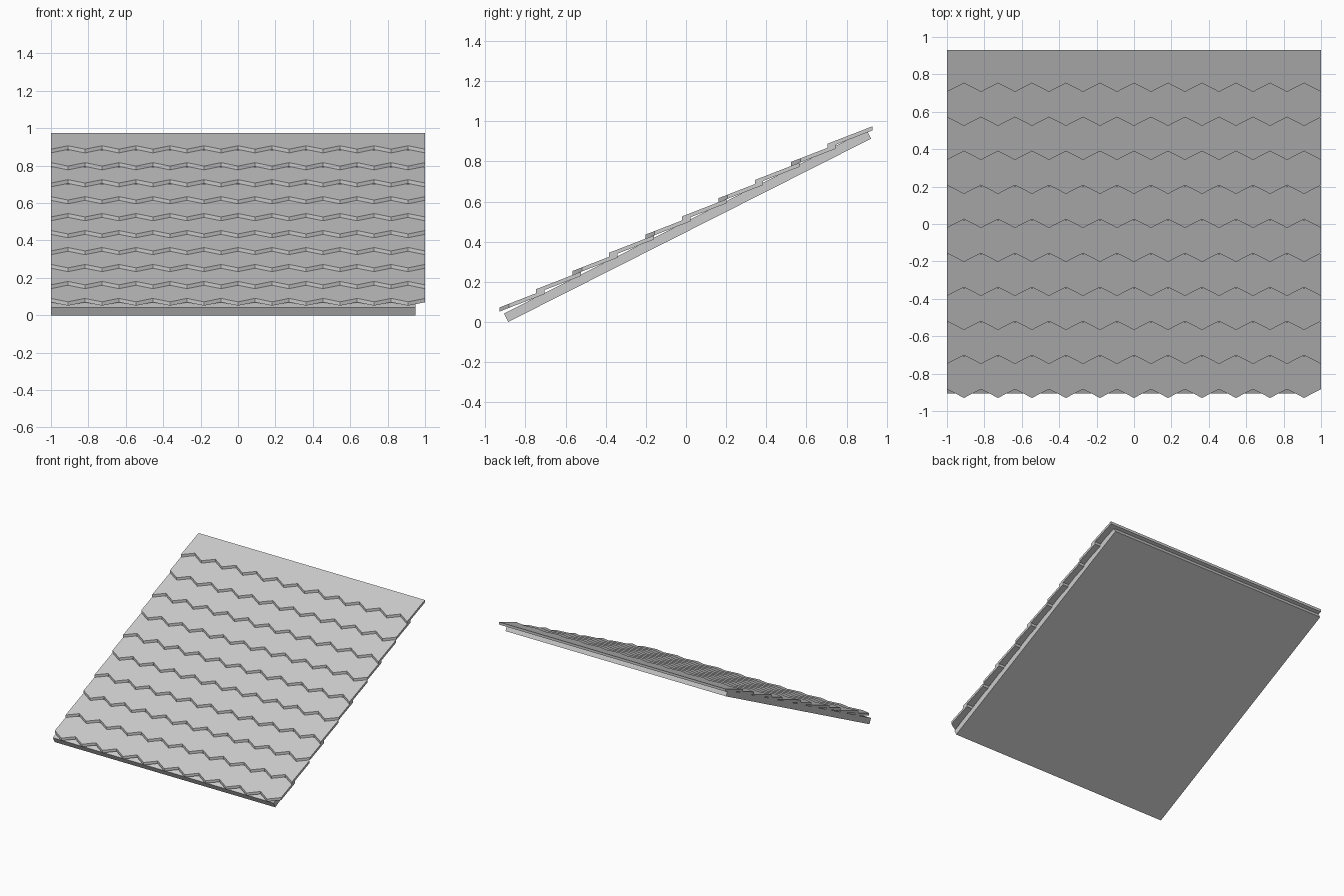
import bpy
import bmesh
from mathutils import Vector

if "Cube" in bpy.data.objects:
    bpy.data.objects.remove(bpy.data.objects["Cube"], do_unlink=True)

ROWS, TEETH = 10, 11
HALF = 1.0 / TEETH           # half a zigzag period
STEP_Y, STEP_Z = 0.1818, 0.0907
DEPTH, NOTCH = 0.222, 0.047  # shingle length and tooth depth
TILT = 0.388                 # shingle rise per unit of depth


def make_material(name, value):
    mat = bpy.data.materials.new(name)
    mat.use_nodes = True
    colour = (value, value, value, 1)
    mat.diffuse_color = colour
    mat.node_tree.nodes["Principled BSDF"].inputs["Base Color"].default_value = colour
    return mat


def extruded(name, outline, direction, mat):
    """Solid made by pushing a flat outline along a direction."""
    bm = bmesh.new()
    face = bm.faces.new([bm.verts.new(p) for p in outline])
    result = bmesh.ops.extrude_face_region(bm, geom=[face], use_keep_orig=True)
    moved = [v for v in result["geom"] if isinstance(v, bmesh.types.BMVert)]
    bmesh.ops.translate(bm, verts=moved, vec=Vector(direction))
    bmesh.ops.recalc_face_normals(bm, faces=bm.faces)
    mesh = bpy.data.meshes.new(name)
    bm.to_mesh(mesh)
    bm.free()
    mesh.materials.append(mat)
    obj = bpy.data.objects.new(name, mesh)
    bpy.context.collection.objects.link(obj)
    return obj


grey = make_material("roof grey", 0.6)

# Sloped backing board
profile = [(-0.886, 0), (0.922, 0.913), (0.901, 0.955), (-0.907, 0.042)]
extruded("backing_board", [(-1, y, z) for y, z in profile], (1.95, 0, 0), grey)

# Overlapping shingle rows, teeth staggered on alternate rows
for row in range(ROWS):
    y0, z0 = -0.93 + row * STEP_Y, 0.0515 + row * STEP_Z
    edge = [(-1 + i * HALF, NOTCH * ((i + row + 1) % 2)) for i in range(2 * TEETH + 1)]
    edge += [(1, DEPTH + 0.002), (-1, DEPTH + 0.002)]
    outline = [(x, y0 + d, z0 + d * TILT) for x, d in edge]
    extruded(f"shingle_row_{row + 1}", outline, (0, 0, 0.0205), grey)
